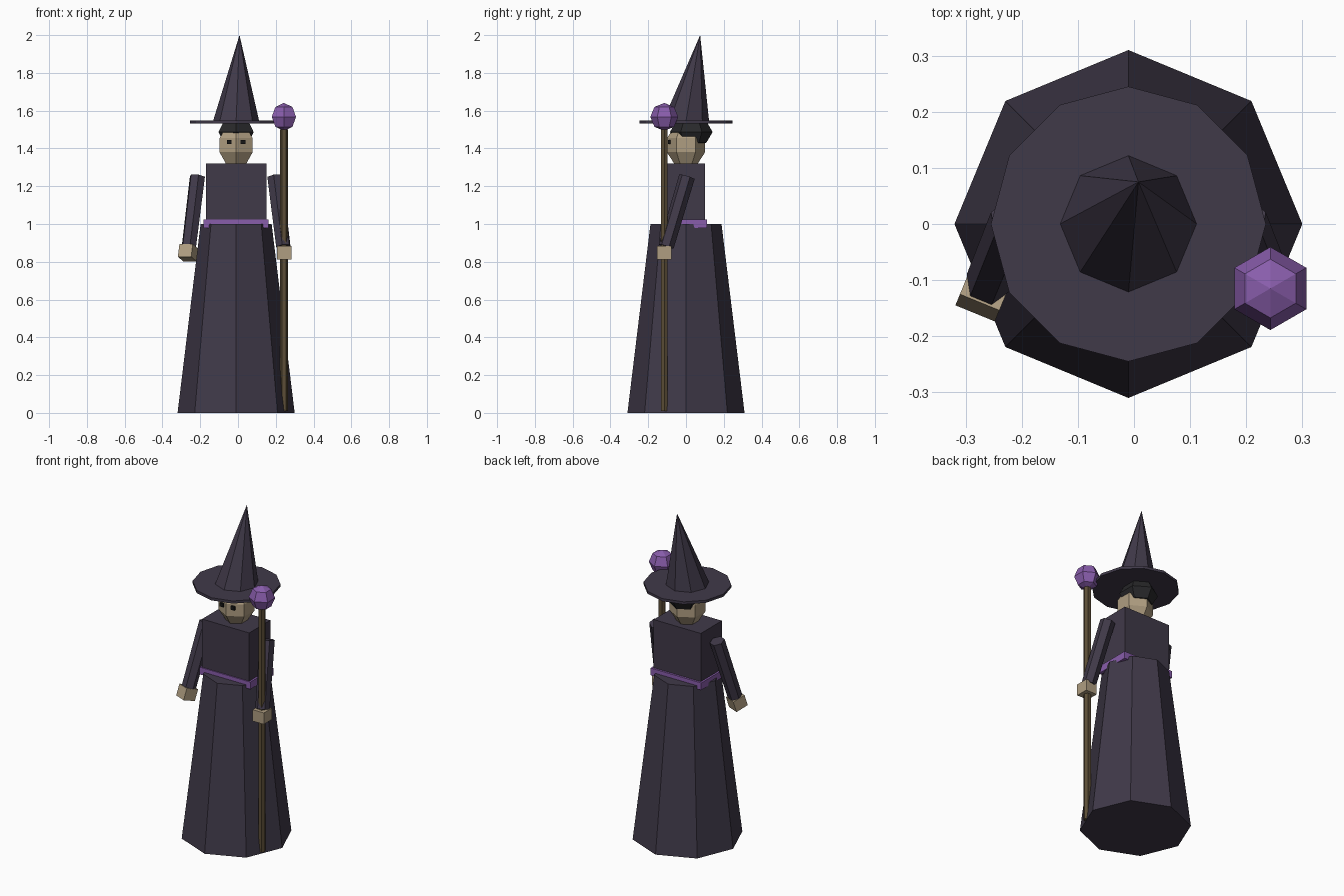
import bpy, bmesh, math
from mathutils import Vector, Matrix

if "Cube" in bpy.data.objects:
    bpy.data.objects.remove(bpy.data.objects["Cube"])

CX = -0.01  # body centre line


def material(name, rgb):
    m = bpy.data.materials.new(name)
    m.diffuse_color = (*rgb, 1)
    m.use_nodes = True
    m.node_tree.nodes["Principled BSDF"].inputs["Base Color"].default_value = m.diffuse_color
    return m


ROBE = material("dark_plum_cloth", (0.051, 0.041, 0.066))
PURPLE = material("purple", (0.25, 0.11, 0.41))
SKIN = material("skin", (0.43, 0.34, 0.22))
WOOD = material("brown_wood", (0.107, 0.076, 0.038))
HAIR = material("black_hair", (0.021, 0.021, 0.023))
EYE = material("eye_black", (0.008, 0.008, 0.008))


def finish(name, bm, mat):
    bmesh.ops.recalc_face_normals(bm, faces=bm.faces)
    me = bpy.data.meshes.new(name)
    bm.to_mesh(me)
    bm.free()
    me.materials.append(mat)
    ob = bpy.data.objects.new(name, me)
    bpy.context.collection.objects.link(ob)
    return ob


def box(name, centre, size, mat, rot=None):
    bm = bmesh.new()
    bmesh.ops.create_cube(bm, size=1)
    m = Matrix.Translation(centre) @ (rot or Matrix()) @ Matrix.Diagonal((*size, 1))
    bm.transform(m)
    return finish(name, bm, mat)


def prism(name, a, b, ra, rb, sides, mat, shear=False):
    """Tapered prism from a to b; rings stay level when shear is set."""
    a, b = Vector(a), Vector(b)
    q = Matrix() if shear else (b - a).to_track_quat('Z', 'Y').to_matrix().to_4x4()
    bm = bmesh.new()
    rings = []
    for c, r in ((a, ra), (b, rb)):
        if r == 0:
            rings.append([bm.verts.new(c)])
            continue
        rings.append([bm.verts.new(c + q @ Vector((r * math.cos(t), r * math.sin(t), 0)))
                      for t in (2 * math.pi * i / sides for i in range(sides))])
        bm.faces.new(rings[-1])
    lo, hi = rings
    for i in range(sides):
        j = (i + 1) % sides
        if len(hi) == 1:
            bm.faces.new((lo[i], lo[j], hi[0]))
        else:
            bm.faces.new((lo[i], lo[j], hi[j], hi[i]))
    return finish(name, bm, mat)


def ball(name, centre, radii, rings, mat):
    bm = bmesh.new()
    bmesh.ops.create_uvsphere(bm, u_segments=6, v_segments=rings, radius=1)
    bm.transform(Matrix.Translation(centre) @ Matrix.Diagonal((*radii, 1)))
    return finish(name, bm, mat)


# Robe
prism("skirt", (CX, 0, 0), (CX, 0, 1.0), 0.31, 0.188, 8, ROBE, True)
box("torso", (CX, -0.003, 1.15), (0.32, 0.205, 0.34), ROBE)
box("belt", (CX, 0, 1.002), (0.344, 0.224, 0.044), PURPLE)

# Head, hair and eyes
ball("head", (CX, 0, 1.417), (0.106, 0.106, 0.12), 5, SKIN)
ball("hair", (CX, 0.028, 1.487), (0.107, 0.113, 0.08), 4, HAIR)
for side, label in ((-1, "right"), (1, "left")):
    box(label + "_eye", (CX + side * 0.037, -0.088, 1.434), (0.025, 0.012, 0.022), EYE)

# Pointed hat
prism("hat_brim", (CX, 0, 1.531), (CX, 0, 1.547), 0.245, 0.245, 12, ROBE, True)
prism("hat_cone", (CX, 0, 1.545), (0.008, 0.075, 2.0), 0.122, 0, 8, ROBE, True)

# Arms and hands
for side, label in ((-1, "right"), (1, "left")):
    top = Vector((CX + side * 0.205, 0.005, 1.25))
    wrist = Vector((CX + side * 0.25, -0.105, 0.88))
    prism(label + "_arm", wrist, top, 0.041, 0.043, 6, ROBE)
    tilt = (top - wrist).to_track_quat('Z', 'Y').to_matrix().to_4x4() if side < 0 else Matrix()
    box(label + "_hand", (CX + side * 0.255, -0.115, 0.848), (0.076, 0.078, 0.07), SKIN, tilt)

# Staff with orb
prism("staff", (0.243, -0.115, 0.01), (0.243, -0.115, 1.5), 0.021, 0.021, 6, WOOD, True)
ball("orb", (0.243, -0.115, 1.567), (0.074, 0.074, 0.074), 4, PURPLE)
